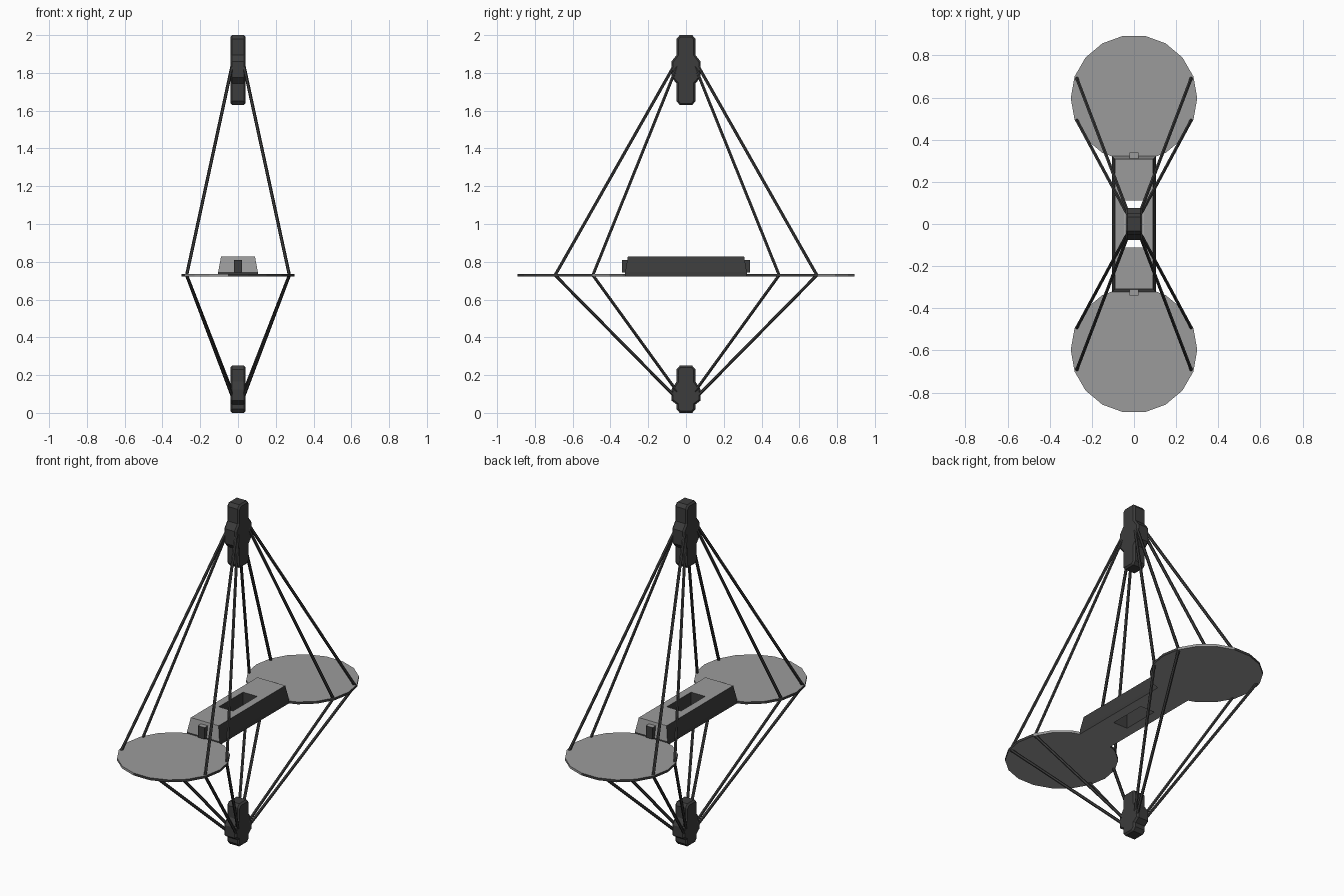
import bpy, bmesh, math
from mathutils import Vector

if "Cube" in bpy.data.objects:
    bpy.data.objects.remove(bpy.data.objects["Cube"])


def material(name, v):
    m = bpy.data.materials.new(name)
    m.diffuse_color = (v, v, v, 1)
    m.use_nodes = True
    m.node_tree.nodes["Principled BSDF"].inputs["Base Color"].default_value = m.diffuse_color
    return m


DARK = material("dark_grey", 0.045)
GREY = material("mid_grey", 0.33)


def finish(name, bm, rule=None):
    """Make an object; faces matching the rule become mid grey."""
    bmesh.ops.recalc_face_normals(bm, faces=bm.faces)
    bm.normal_update()
    for f in bm.faces:
        f.material_index = 1 if rule and rule(f) else 0
    me = bpy.data.meshes.new(name)
    bm.to_mesh(me)
    bm.free()
    me.materials.append(DARK)
    me.materials.append(GREY)
    ob = bpy.data.objects.new(name, me)
    bpy.context.collection.objects.link(ob)
    return ob


def flat(f):
    return abs(f.normal.z) > 0.7


def prism(name, points, offset, rule=None, bevel=0):
    """Extrude a flat outline by an offset, optionally chamfering both caps."""
    bm = bmesh.new()
    face = bm.faces.new([bm.verts.new(p) for p in points])
    ext = bmesh.ops.extrude_face_region(bm, geom=[face], use_keep_orig=True)
    moved = [g for g in ext["geom"] if isinstance(g, bmesh.types.BMVert)]
    bmesh.ops.translate(bm, verts=moved, vec=offset)
    if bevel:
        bmesh.ops.recalc_face_normals(bm, faces=bm.faces)
        rims = [e for e in bm.edges if any(len(f.verts) > 4 for f in e.link_faces)]
        bmesh.ops.bevel(bm, geom=rims, offset=bevel, segments=1, affect="EDGES")
    return finish(name, bm, rule)


def rod(name, a, b, r=0.0085):
    a, b = Vector(a), Vector(b)
    d = b - a
    bm = bmesh.new()
    bmesh.ops.create_cone(bm, cap_ends=True, segments=6, radius1=r, radius2=r, depth=d.length)
    bmesh.ops.transform(bm, matrix=d.to_track_quat("Z", "Y").to_matrix().to_4x4(), verts=bm.verts)
    bmesh.ops.translate(bm, verts=bm.verts, vec=(a + b) / 2)
    finish(name, bm)


# Hubs: half profiles (y, z) mirrored and extruded along x
def hub(name, half, w=0.04):
    outline = half + [(-y, z) for y, z in reversed(half)]
    prism(name, [(-w, y, z) for y, z in outline], (2 * w, 0, 0), bevel=0.009)


hub("upper_hub", [(0.033, 1.63), (0.05, 1.65), (0.05, 1.745), (0.077, 1.775),
                  (0.077, 1.86), (0.05, 1.895), (0.05, 1.98), (0.033, 2.0)])
hub("lower_hub", [(0.033, 0.0), (0.05, 0.02), (0.05, 0.045), (0.077, 0.065),
                  (0.077, 0.125), (0.05, 0.165), (0.05, 0.23), (0.033, 0.25)])

# Central body: tapered block with a rectangular hole through it
bm = bmesh.new()


def ring(x, y, z):
    return [bm.verts.new((x * sx, y * sy, z)) for sx, sy in ((-1, -1), (1, -1), (1, 1), (-1, 1))]


loops = [ring(0.105, 0.322, 0.722), ring(0.105, 0.322, 0.745), ring(0.09, 0.308, 0.827),
         ring(0.046, 0.112, 0.827), ring(0.046, 0.112, 0.722)]
for k in range(5):
    p, q = loops[k], loops[(k + 1) % 5]
    for i in range(4):
        j = (i + 1) % 4
        bm.faces.new((p[i], p[j], q[j], q[i]))
finish("central_body", bm,
       lambda f: flat(f) or (abs(f.normal.y) > 0.7 and f.calc_center_median().z > 0.78
                             and abs(f.calc_center_median().y) > 0.2))

for s, end in ((-1, "front"), (1, "back")):
    # Discs with 18 sides; rims alternate grey and dark by quarter
    circle = [(0.3 * math.cos(math.radians(20 * i)), s * 0.597 + 0.3 * math.sin(math.radians(20 * i)), 0.722)
              for i in range(18)]
    prism(end + "_disc", circle, (0, 0, 0.014),
          lambda f: flat(f) or f.normal.x * f.normal.y > 0.2)

    # Small block on each end of the body
    prism(end + "_end_block",
          [(-0.022, s * 0.29, 0.742), (0.022, s * 0.29, 0.742),
           (0.022, s * 0.29, 0.81), (-0.022, s * 0.29, 0.81)], (0, s * 0.05, 0),
          lambda f: f.normal.z > 0.7)

    # Struts from disc rims to both hubs
    for sx, side in ((-1, "left"), (1, "right")):
        for pos, y, hy, zl in (("outer", 0.693, 0.062, 0.09), ("inner", 0.493, 0.045, 0.11)):
            rim = (sx * 0.272, s * y, 0.729)
            tag = f"{end}_{side}_{pos}_strut"
            rod("upper_" + tag, rim, (sx * 0.031, s * hy, 1.84))
            rod("lower_" + tag, rim, (sx * 0.031, s * hy, zl))
